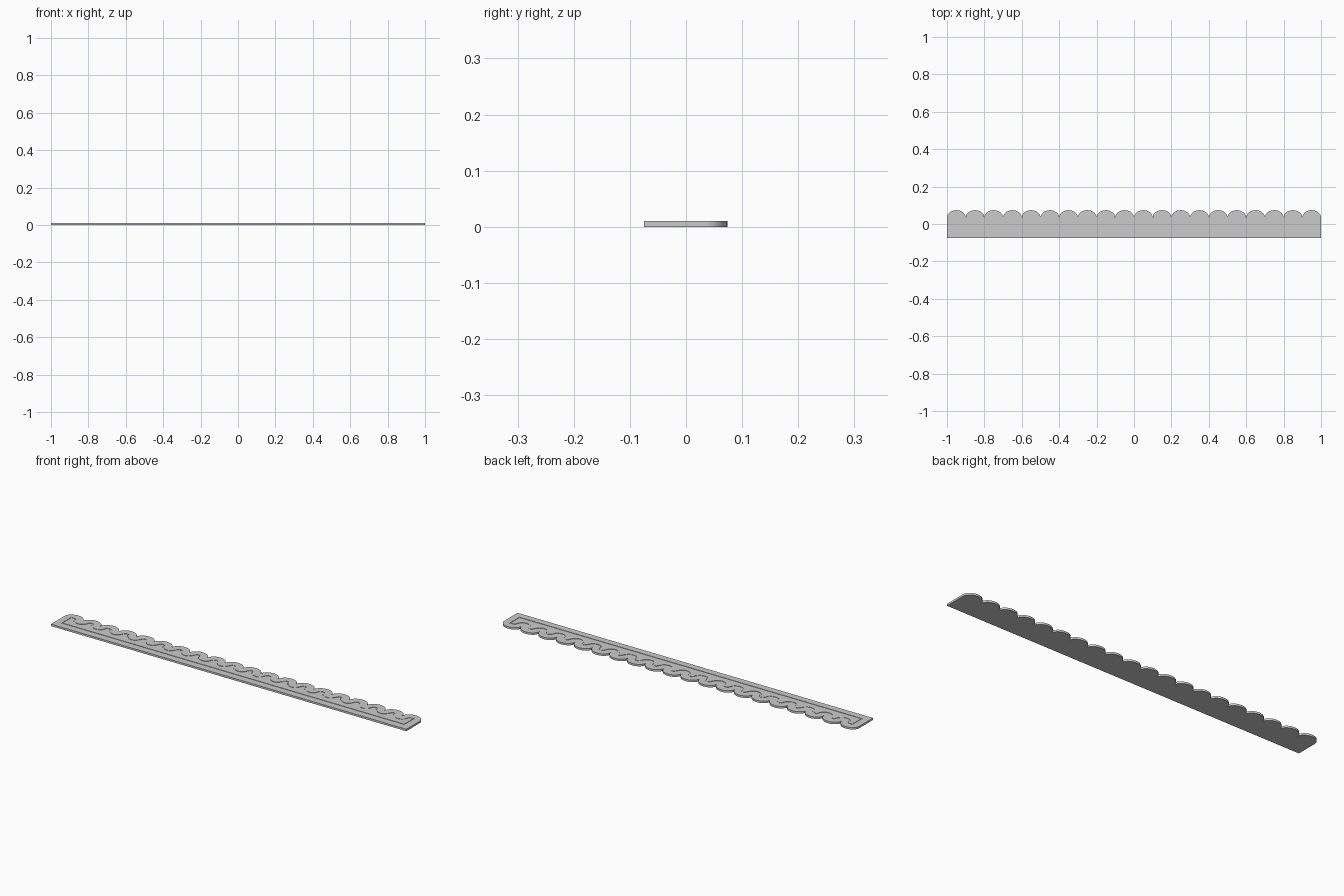
import bpy, bmesh
from math import sin, cos, pi, hypot

if "Cube" in bpy.data.objects:
    bpy.data.objects.remove(bpy.data.objects["Cube"])

N, R, RY = 20, 0.05, 0.04      # scallop count, half width, height
Y0, YV = -0.075, 0.034         # straight edge, valley level
TOP, DEPTH = 0.01, 0.002
SEG = 14

# scalloped outline, counter-clockwise
outline = [(-1, Y0), (1, Y0)]
for i in range(N):
    cx = 0.95 - 0.1 * i
    for k in range(SEG + 1):
        if k == 0 and i > 0:
            continue
        a = pi * k / SEG
        outline.append((cx + R * cos(a), YV + RY * sin(a)))


def inner_line(d):
    """Outline inset by d; scalloped side dips around each valley."""
    x1 = 1 - d
    pts = [(-x1, Y0 + d), (x1, Y0 + d)]
    steps = 200
    for j in range(steps + 1):
        x = x1 - 2 * x1 * j / steps
        y = YV + RY - d
        for v in range(-9, 10):                 # arcs round the valleys
            dx = abs(x - 0.1 * v)
            if dx < d:
                y = min(y, YV - (d * d - dx * dx) ** 0.5)
            elif dx <= R:
                t = (dx - d) / max(R - d, 1e-6)
                y = min(y, YV + (RY - d) * sin(min(t, 1) * pi / 2))
        pts.append((x, y))
    return pts


def make_object(name, bm):
    bmesh.ops.recalc_face_normals(bm, faces=bm.faces)
    me = bpy.data.meshes.new(name)
    bm.to_mesh(me)
    bm.free()
    ob = bpy.data.objects.new(name, me)
    bpy.context.collection.objects.link(ob)
    return ob


# flat scalloped strip
bm = bmesh.new()
face = bm.faces.new([bm.verts.new((x, y, 0)) for x, y in outline])
ext = bmesh.ops.extrude_face_region(bm, geom=[face])
bmesh.ops.translate(bm, vec=(0, 0, TOP),
                    verts=[v for v in ext["geom"] if isinstance(v, bmesh.types.BMVert)])
strip = make_object("scalloped_strip", bm)

# ring-shaped cutter for the engraved line
bm = bmesh.new()
rings = []
for d, z in ((0.034, TOP - DEPTH), (0.034, TOP + 0.01), (0.040, TOP + 0.01), (0.040, TOP - DEPTH)):
    rings.append([bm.verts.new((x, y, z)) for x, y in inner_line(d)])
for a, b in zip(rings, rings[1:] + rings[:1]):
    for k in range(len(a)):
        n = (k + 1) % len(a)
        bm.faces.new((a[k], a[n], b[n], b[k]))
cutter = make_object("groove_cutter", bm)
cutter.hide_render = True
cutter.hide_viewport = False

mod = strip.modifiers.new("groove", "BOOLEAN")
mod.operation, mod.object, mod.solver = "DIFFERENCE", cutter, "EXACT"
bpy.context.view_layer.objects.active = strip
strip.select_set(True)
bpy.ops.object.modifier_apply(modifier="groove")
bpy.data.objects.remove(cutter)
bpy.ops.object.shade_smooth_by_angle()
